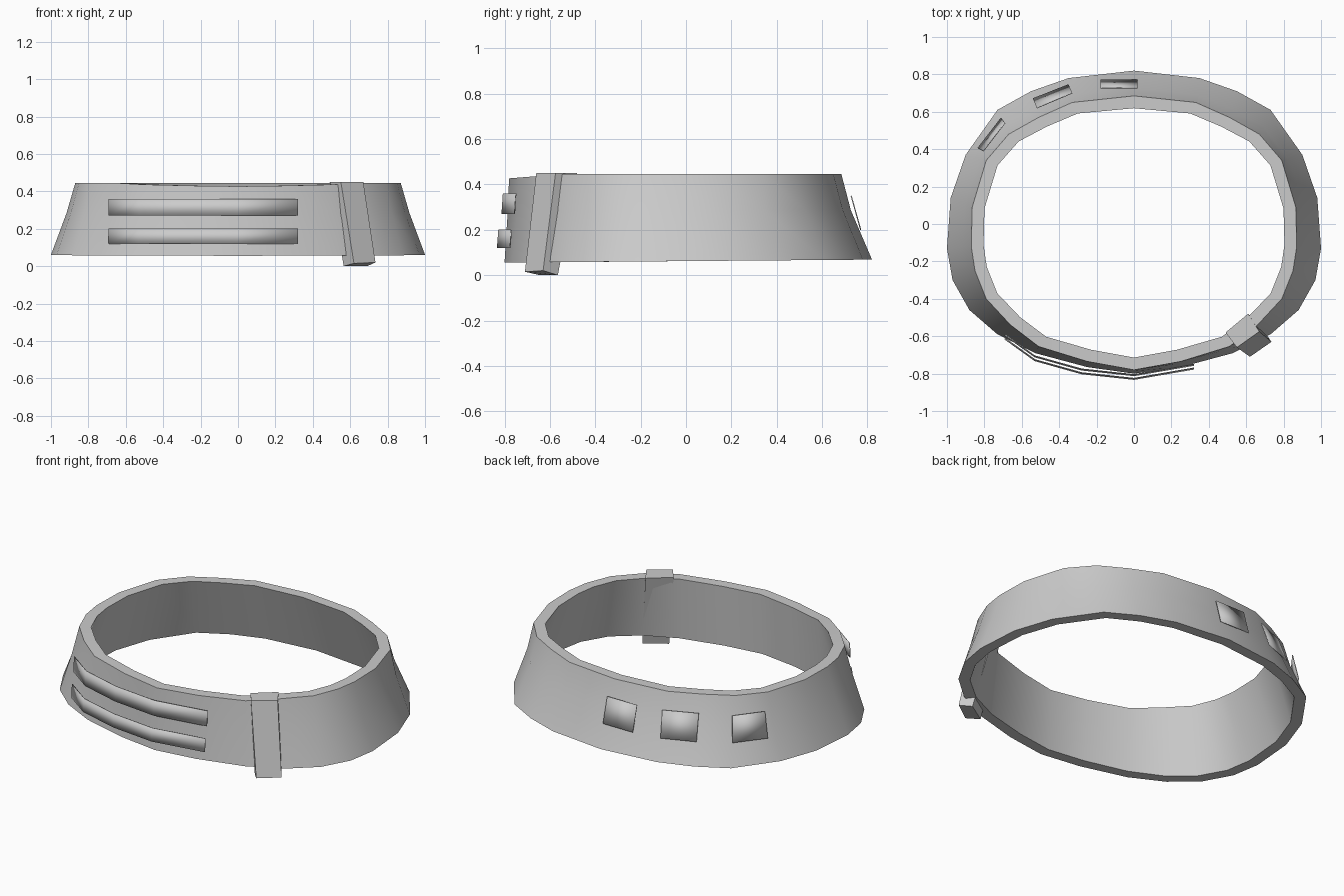
import bpy
import bmesh
import math
from mathutils import Vector

cube = bpy.data.objects.get("Cube")
if cube:
    bpy.data.objects.remove(cube, do_unlink=True)

grey = bpy.data.materials.new("plain grey")
grey.use_nodes = True
colour = (0.6, 0.6, 0.6, 1)
grey.diffuse_color = colour
grey.node_tree.nodes["Principled BSDF"].inputs["Base Color"].default_value = colour


def make_object(name, bm, smooth=True):
    """Turn a bmesh into a named grey object."""
    bmesh.ops.recalc_face_normals(bm, faces=bm.faces[:])
    mesh = bpy.data.meshes.new(name)
    bm.to_mesh(mesh)
    bm.free()
    mesh.materials.append(grey)
    obj = bpy.data.objects.new(name, mesh)
    bpy.context.collection.objects.link(obj)
    if smooth:
        bpy.ops.object.select_all(action="DESELECT")
        obj.select_set(True)
        bpy.context.view_layer.objects.active = obj
        bpy.ops.object.shade_smooth_by_angle(angle=math.radians(35))
    return obj


def add_grid(bm, rows, closed_u=False, closed_v=False):
    """Bridge equal rows of points with quads."""
    verts = [[bm.verts.new(p) for p in row] for row in rows]
    nv, nu = len(rows), len(rows[0])
    for j in range(nv if closed_v else nv - 1):
        for i in range(nu if closed_u else nu - 1):
            a, b = verts[j], verts[(j + 1) % nv]
            k = (i + 1) % nu
            bm.faces.new((a[i], a[k], b[k], b[i]))
    return verts


def sheet(name, rows, thickness=0.005):
    """Thin plate through rows of points."""
    bm = bmesh.new()
    add_grid(bm, rows)
    obj = make_object(name, bm)
    solid = obj.modifiers.new("Thickness", "SOLIDIFY")
    solid.thickness = thickness
    solid.offset = 0
    return obj


def mirrored(half):
    """Complete a half outline, running back to front, across x."""
    return half + [(-x, y) for x, y in half[-2:0:-1]]


def inset(point, amount):
    """Pull a point towards the vertical axis."""
    flat = Vector((point.x, point.y, 0))
    return point - flat.normalized() * amount


# Band: flared ring with a thick wall
lower = mirrored([(0, .82), (.35, .78), (.55, .71), (.73, .61), (.9, .37), (.98, .14),
                  (1, -.13), (.97, -.3), (.88, -.46), (.73, -.59), (.53, -.69),
                  (.25, -.765), (0, -.8)])
upper = mirrored([(0, .685), (.33, .65), (.51, .57), (.67, .48), (.79, .34), (.865, .09),
                  (.87, -.12), (.85, -.25), (.79, -.4), (.66, -.54), (.51, -.655),
                  (.25, -.735), (0, -.78)])
outer_low = [Vector((x, y, .062 + .008 * y)) for x, y in lower]
outer_top = [Vector((x, y, .445 - .08 * max(0, -y - .55))) for x, y in upper]
outer_mid = [inset(t.lerp(b, .42), .009 * (1 + t.y)) for t, b in zip(outer_top, outer_low)]
wall = .066
inner_top = [inset(p, wall) for p in outer_top]
inner_low = [inset(p, wall) for p in outer_low]
bm = bmesh.new()
add_grid(bm, [outer_low, outer_mid, outer_top, inner_top, inner_low],
         closed_u=True, closed_v=True)
make_object("band", bm)

# Front stripes: two curved strips wrapping the front
curve = [(-.69, -.59), (-.53, -.705), (-.28, -.775), (0, -.805), (.32, -.75)]
for name, low, high, shift in (("upper_stripe", .27, .36, 0),
                               ("lower_stripe", .12, .2, .02)):
    sheet(name, [[(x, y - shift - lean, z) for x, y in curve]
                 for z, lean in ((low, .006), (high, 0))])

# Back patches: bottom edge, then top edge
patches = {
    "back_patch": [[(-.18, .77), (.02, .77)], [(-.18, .728), (.02, .728)]],
    "diagonal_patch": [[(-.54, .67), (-.35, .745)], [(-.52, .62), (-.33, .7)]],
    "side_patch": [[(-.835, .405), (-.71, .567)], [(-.805, .39), (-.69, .54)]],
}
for name, edges in patches.items():
    sheet(name, [[(x, y, z) for x, y in edge] for edge, z in zip(edges, (.2, .35))])

# Clip: slanted block gripping the band at the front left
clip_low = [(.69, -.565, 0), (.565, -.645, 0), (.62, -.71, .015), (.735, -.63, .02)]
clip_top = [(.61, -.48, .45), (.49, -.58, .45), (.55, -.66, .45), (.67, -.575, .45)]
bm = bmesh.new()
ends = add_grid(bm, [clip_low, clip_top], closed_u=True)
for end in ends:
    bm.faces.new(end)
make_object("clip", bm, smooth=False)
